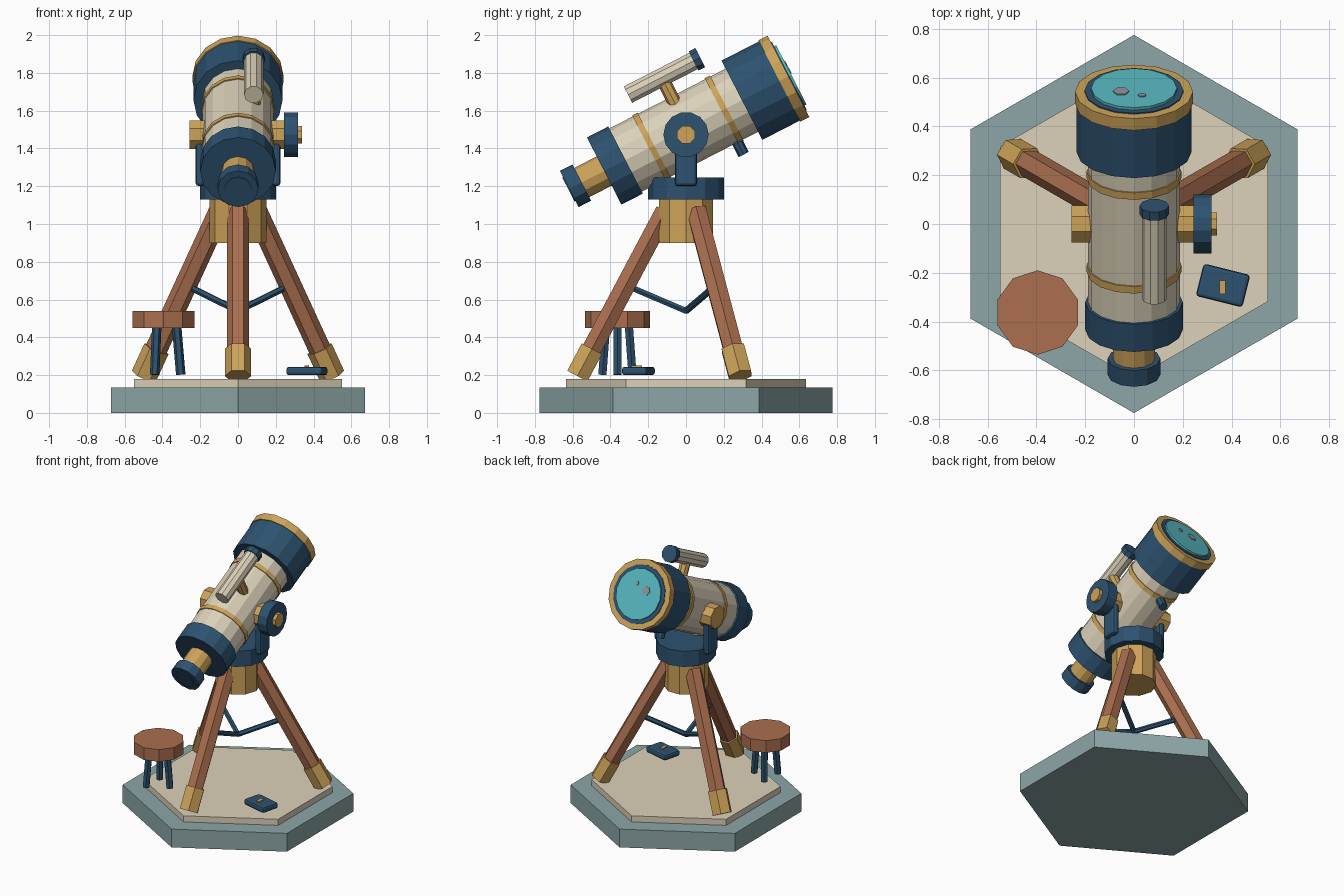
import bpy, bmesh, math
from mathutils import Vector, Matrix

if "Cube" in bpy.data.objects:
    bpy.data.objects.remove(bpy.data.objects["Cube"])


def material(name, hexcode):
    lin = []
    for i in (0, 2, 4):
        c = int(hexcode[i:i + 2], 16) / 255
        lin.append(c / 12.92 if c <= 0.04045 else ((c + 0.055) / 1.055) ** 2.4)
    m = bpy.data.materials.new(name)
    m.diffuse_color = (*lin, 1)
    m.use_nodes = True
    m.node_tree.nodes["Principled BSDF"].inputs["Base Color"].default_value = m.diffuse_color
    return m


SLATE = material("slate stone", "8da6a7")
CREAM = material("cream", "dcd2ba")
NAVY = material("navy", "2d5270")
BRASS = material("brass", "cda359")
WOOD = material("wood", "ab6f4f")
TEAL = material("teal glass", "58bac2")
GREY = material("grey glint", "8b989b")


def finish(name, bm, mat):
    bmesh.ops.recalc_face_normals(bm, faces=bm.faces)
    me = bpy.data.meshes.new(name)
    bm.to_mesh(me)
    bm.free()
    me.materials.append(mat)
    ob = bpy.data.objects.new(name, me)
    bpy.context.collection.objects.link(ob)
    return ob


def rod(name, a, b, r, n, mat, ref=(1, 0, 0), off=0.0, r2=None):
    """Prism from a to b; off shifts the first corner away from ref, in sides."""
    a, b = Vector(a), Vector(b)
    w = (b - a).normalized()
    u = Vector(ref)
    u = (u - w * u.dot(w)).normalized()
    v = w.cross(u)
    bm = bmesh.new()
    rings = []
    for p, rad in ((a, r), (b, r if r2 is None else r2)):
        angles = [2 * math.pi * (i + off) / n for i in range(n)]
        rings.append([bm.verts.new(p + rad * (u * math.cos(t) + v * math.sin(t))) for t in angles])
    bm.faces.new(rings[0])
    bm.faces.new(rings[1])
    for i in range(n):
        j = (i + 1) % n
        bm.faces.new((rings[0][i], rings[0][j], rings[1][j], rings[1][i]))
    return finish(name, bm, mat)


def box(name, centre, size, mat, bevel=0.0, spin=0.0):
    bm = bmesh.new()
    bmesh.ops.create_cube(bm, size=1)
    bmesh.ops.scale(bm, vec=size, verts=bm.verts)
    if bevel:
        bmesh.ops.bevel(bm, geom=bm.edges[:], offset=bevel, segments=2, affect='EDGES', profile=0.5)
    bm.transform(Matrix.Translation(centre) @ Matrix.Rotation(spin, 4, 'Z'))
    return finish(name, bm, mat)


# Hexagonal plinth
rod("plinth", (0, 0, 0), (0, 0, 0.135), 0.775, 6, SLATE, ref=(0, 1, 0))
rod("plinth_floor", (0, 0, 0.135), (0, 0, 0.18), 0.635, 6, CREAM, ref=(0, 1, 0))

# Tripod: legs, brass feet and braces
for i, side in enumerate(("front", "right", "left")):
    rot = Matrix.Rotation(math.radians(120 * i), 3, 'Z')
    tangent = rot @ Vector((1, 0, 0))
    foot, top = Vector((0, -0.575, 0.195)), Vector((0, -0.11, 1.07))
    ankle = foot.lerp(top, 0.165)
    knee = foot.lerp(top, 0.55)
    rod(side + "_leg", rot @ foot.lerp(top, 0.03), rot @ top, 0.059, 6, WOOD, tangent)
    rod(side + "_foot", rot @ foot, rot @ ankle, 0.07, 6, BRASS, tangent)
    rod(side + "_brace", (0, 0, 0.54), rot @ knee, 0.018, 6, NAVY, tangent)

# Tripod head and fork mount
rod("tripod_head", (0, 0, 0.9), (0, 0, 1.13), 0.15, 10, BRASS)
rod("mount_disc", (0, 0, 1.13), (0, 0, 1.245), 0.2, 12, NAVY)
for s, side in ((-1, "left"), (1, "right")):
    box(side + "_fork_arm", (s * 0.2, 0, 1.345), (0.05, 0.116, 0.29), NAVY, 0.018)

# Trunnion axle and altitude wheel
PZ = 1.473
rod("axle", (-0.257, 0, PZ), (0.25, 0, PZ), 0.082, 8, BRASS, (0, 1, 0), 0.5)
rod("altitude_wheel", (0.243, 0, PZ), (0.317, 0, PZ), 0.12, 14, NAVY, (0, 1, 0))
rod("wheel_hub", (0.31, 0, PZ), (0.34, 0, PZ), 0.051, 8, BRASS, (0, 1, 0), 0.5)

# Telescope axis: t runs along the tube, v is up from it
TILT = math.radians(27.2)
CT, ST = math.cos(TILT), math.sin(TILT)


def at(t, v=0.0, x=0.0):
    return Vector((x, t * CT - v * ST, 1.503 + t * ST + v * CT))


def barrel(name, t0, t1, r, mat, n=16, x=0.0, v=0.0, r2=None):
    return rod(name, at(t0, v, x), at(t1, v, x), r, n, mat, r2=r2)


barrel("tube", -0.40, 0.40, 0.188, CREAM)
barrel("rear_band", -0.221, -0.189, 0.194, BRASS)
barrel("front_band", 0.211, 0.243, 0.194, BRASS)
barrel("rear_collar", -0.487, -0.36, 0.2, NAVY)
barrel("front_collar", 0.333, 0.56, 0.236, NAVY)
barrel("front_rim", 0.556, 0.61, 0.242, BRASS)
barrel("lens_cell", 0.60, 0.615, 0.203, NAVY)
barrel("lens", 0.61, 0.627, 0.176, TEAL)
barrel("large_glint", 0.625, 0.632, 0.033, GREY, 6, -0.053, 0.035)
barrel("small_glint", 0.625, 0.632, 0.017, GREY, 6, 0.033, 0.068)

# Eyepiece
barrel("eyepiece_tube", -0.63, -0.48, 0.087, BRASS, 12)
barrel("eyepiece_cup", -0.695, -0.62, 0.108, NAVY, 12)
barrel("eyepiece_lens", -0.70, -0.69, 0.072, NAVY, 12)

# Finder scope on its post
barrel("finder_tube", -0.19, 0.21, 0.051, CREAM, 10, 0.083, 0.302)
barrel("finder_cap", 0.20, 0.24, 0.06, NAVY, 10, 0.083, 0.302)
rod("finder_post", at(0.01, 0.14, 0.083), at(0.01, 0.28, 0.083), 0.036, 8, BRASS)

# Focus knob under the tube
rod("focus_knob", at(0.21, -0.16), at(0.21, -0.26), 0.03, 8, NAVY)

# Stool
SX, SY = -0.395, -0.363
rod("stool_seat", (SX, SY, 0.45), (SX, SY, 0.54), 0.173, 10, WOOD, (0, 1, 0))
for i in range(3):
    c, s = math.cos(i * 2 * math.pi / 3), math.sin(i * 2 * math.pi / 3)
    rod("stool_leg_%d" % (i + 1), (SX + 0.092 * c, SY + 0.092 * s, 0.202),
        (SX + 0.07 * c, SY + 0.07 * s, 0.46), 0.025, 6, NAVY)

# Notebook with brass clasp
box("notebook", (0.365, -0.252, 0.222), (0.197, 0.137, 0.044), NAVY, 0.014, math.radians(-14))
box("notebook_clasp", (0.363, -0.26, 0.246), (0.024, 0.056, 0.012), BRASS)
